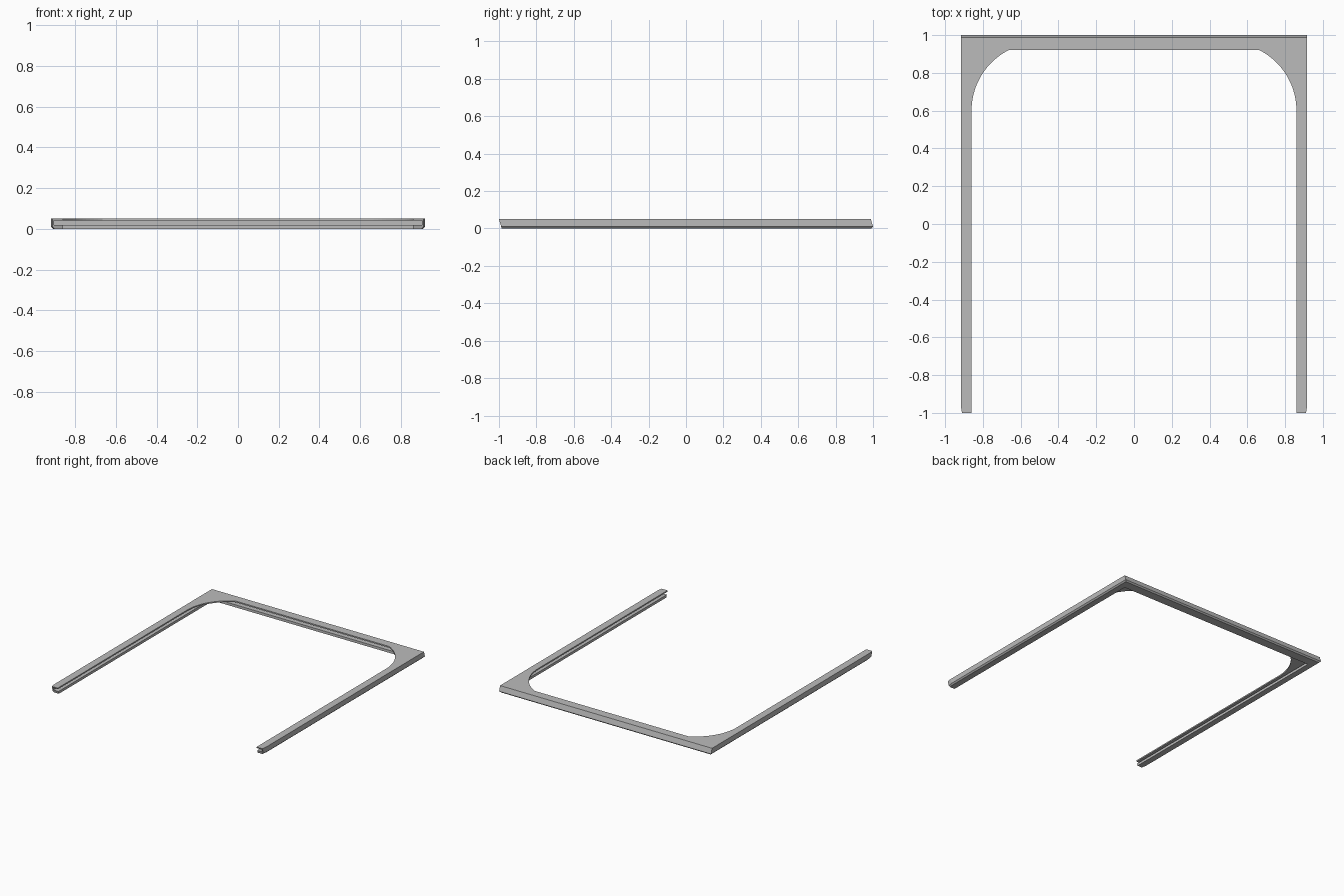
import bpy, bmesh, math

cube = bpy.data.objects.get("Cube")
if cube:
    bpy.data.objects.remove(cube, do_unlink=True)

HALF_W = 0.917   # outer half width
HEIGHT = 0.05
SLANT = 0.3      # lean of the front and back ends
BEVEL = 0.01     # lower outer bevel

grey = bpy.data.materials.new("grey")
grey.use_nodes = True
grey.diffuse_color = (0.5, 0.5, 0.5, 1)
grey.node_tree.nodes["Principled BSDF"].inputs["Base Color"].default_value = (0.5, 0.5, 0.5, 1)


def outline(z, inner):
    """U-shaped outline at height z; inner holds the +x half, front to back."""
    tuck = max(0, BEVEL - z)
    x = HALF_W - tuck
    front = -1 + (HEIGHT - z) * SLANT
    back = 1 - max(z - BEVEL, 0) * SLANT - tuck
    half = [(x, back), (x, front + 0.04), (x - 0.006, front), (inner[0][0], front)]
    half += inner
    mirrored = [(-px, py) for px, py in reversed(half)]
    return [(px, py, z) for px, py in half + mirrored]


def loft(name, levels, inner):
    """Closed solid through the outlines at the given heights."""
    bm = bmesh.new()
    rings = [[bm.verts.new(p) for p in outline(z, inner)] for z in levels]
    bm.faces.new(rings[0])
    bm.faces.new(rings[-1])
    for low, high in zip(rings, rings[1:]):
        for i in range(len(low)):
            j = (i + 1) % len(low)
            bm.faces.new((low[i], low[j], high[j], high[i]))
    bmesh.ops.recalc_face_normals(bm, faces=bm.faces)
    mesh = bpy.data.meshes.new(name)
    bm.to_mesh(mesh)
    bm.free()
    mesh.materials.append(grey)
    obj = bpy.data.objects.new(name, mesh)
    bpy.context.collection.objects.link(obj)
    return obj


# Rounded corner gussets, tangent to the side rails
radius, cx, cy = 0.36, 0.5, 0.6
end = math.atan2(0.32, 0.165)
arc = [(cx + radius * math.cos(end * i / 16), cy + radius * math.sin(end * i / 16))
       for i in range(17)]

# Top plate, recessed groove wall and lower lip form an inward-facing channel
loft("top_plate", (0.04, HEIGHT), arc)
loft("groove_wall", (0.02, 0.04), [(0.903, 0.97)])
loft("lower_lip", (0, BEVEL, 0.02), [(0.86, 0.92)])
